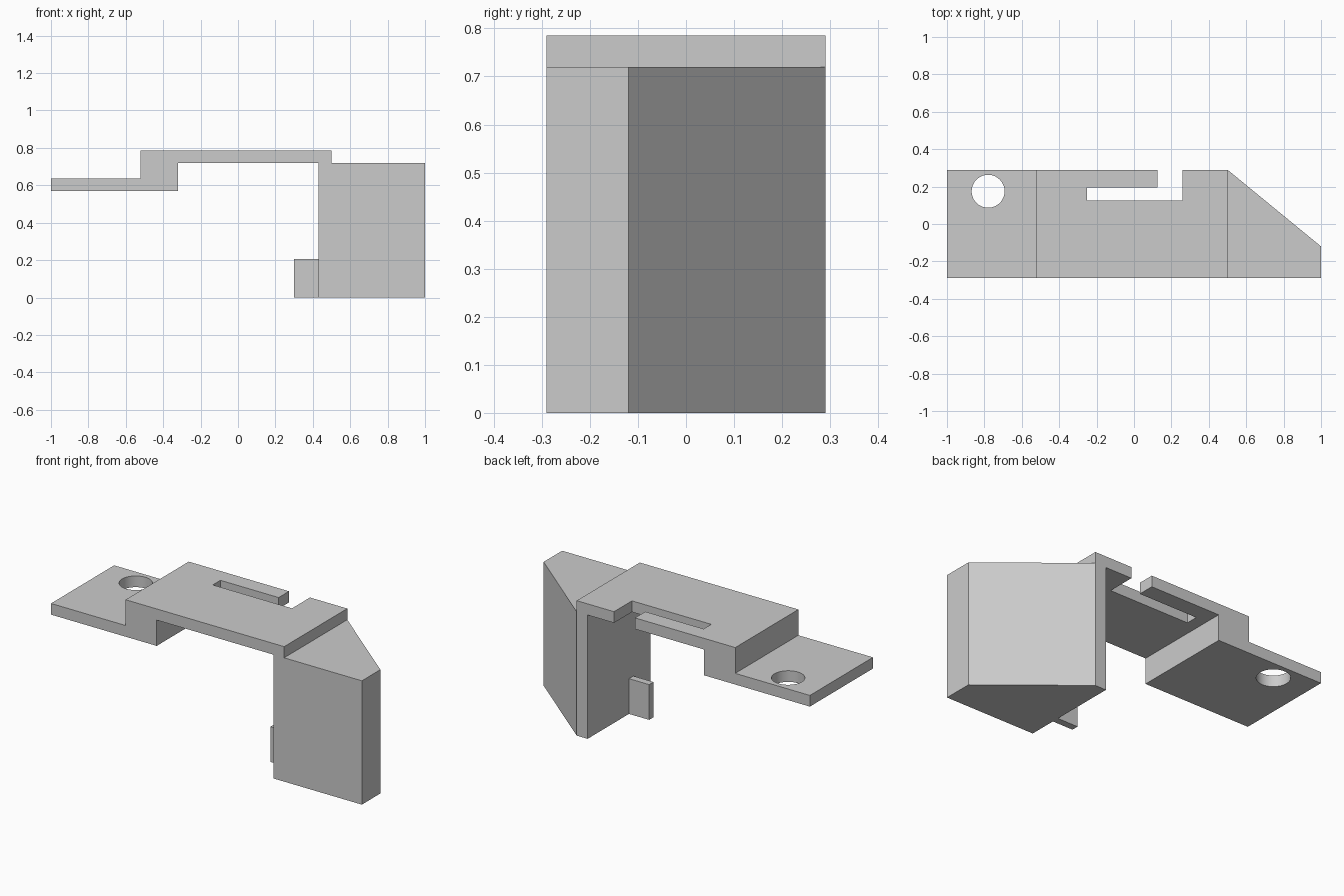
import bpy
import bmesh
import math
from mathutils import Vector

cube = bpy.data.objects.get("Cube")
if cube:
    bpy.data.objects.remove(cube, do_unlink=True)

grey = bpy.data.materials.new("plain grey")
grey.use_nodes = True
colour = (0.6, 0.6, 0.6, 1)
grey.diffuse_color = colour
grey.node_tree.nodes["Principled BSDF"].inputs["Base Color"].default_value = colour

HALF_DEPTH = 0.29
LEG_TOP = 0.72


def prism(name, outline, axis, low, high):
    """Extrude a flat outline along y (points are x, z) or z (points are x, y)."""
    bm = bmesh.new()
    if axis == "y":
        points = [(x, low, z) for x, z in outline]
        direction = Vector((0, high - low, 0))
    else:
        points = [(x, y, low) for x, y in outline]
        direction = Vector((0, 0, high - low))
    face = bm.faces.new([bm.verts.new(p) for p in points])
    extruded = bmesh.ops.extrude_face_region(bm, geom=[face])
    verts = [g for g in extruded["geom"] if isinstance(g, bmesh.types.BMVert)]
    bmesh.ops.translate(bm, verts=verts, vec=direction)
    bmesh.ops.recalc_face_normals(bm, faces=bm.faces)
    mesh = bpy.data.meshes.new(name)
    bm.to_mesh(mesh)
    bm.free()
    mesh.materials.append(grey)
    obj = bpy.data.objects.new(name, mesh)
    bpy.context.collection.objects.link(obj)
    return obj


def combine(target, other, operation):
    """Apply a boolean to the target and discard the other object."""
    mod = target.modifiers.new(operation.lower(), "BOOLEAN")
    mod.operation = operation
    mod.solver = "EXACT"
    mod.object = other
    bpy.context.view_layer.objects.active = target
    bpy.ops.object.modifier_apply(modifier=mod.name)
    bpy.data.objects.remove(other, do_unlink=True)


# Stepped strip: low mounting flange, riser and raised plate
bracket = prism("bracket", [
    (-1, 0.57), (-0.32, 0.57), (-0.32, LEG_TOP), (0.5, LEG_TOP),
    (0.5, 0.785), (-0.52, 0.785), (-0.52, 0.635), (-1, 0.635),
], "y", -HALF_DEPTH, HALF_DEPTH)

# Solid leg with a slanted back corner
leg = prism("leg", [
    (0.43, -HALF_DEPTH), (1, -HALF_DEPTH), (1, -0.12),
    (0.5, HALF_DEPTH), (0.43, HALF_DEPTH),
], "z", 0, LEG_TOP)
combine(bracket, leg, "UNION")

# L-shaped slot opening through the back edge
slot = prism("slot_cutter", [
    (-0.25, 0.125), (0.26, 0.125), (0.26, 0.4),
    (0.125, 0.4), (0.125, 0.195), (-0.25, 0.195),
], "z", 0.7, 0.9)
combine(bracket, slot, "DIFFERENCE")

# Round screw hole in the flange
segments = 48
circle = [(-0.78 + 0.088 * math.cos(math.tau * i / segments),
           0.175 + 0.088 * math.sin(math.tau * i / segments))
          for i in range(segments)]
hole = prism("hole_cutter", circle, "z", 0.5, 0.7)
combine(bracket, hole, "DIFFERENCE")

# Small tab at the foot of the leg
tab = prism("foot_tab", [(0.3, 0), (0.44, 0), (0.44, 0.205), (0.3, 0.205)],
            "y", -0.13, -0.09)
combine(bracket, tab, "UNION")

# Smooth hole wall, crisp edges elsewhere
bpy.ops.object.select_all(action="DESELECT")
bracket.select_set(True)
bpy.context.view_layer.objects.active = bracket
bpy.ops.object.shade_smooth_by_angle(angle=math.radians(30))
